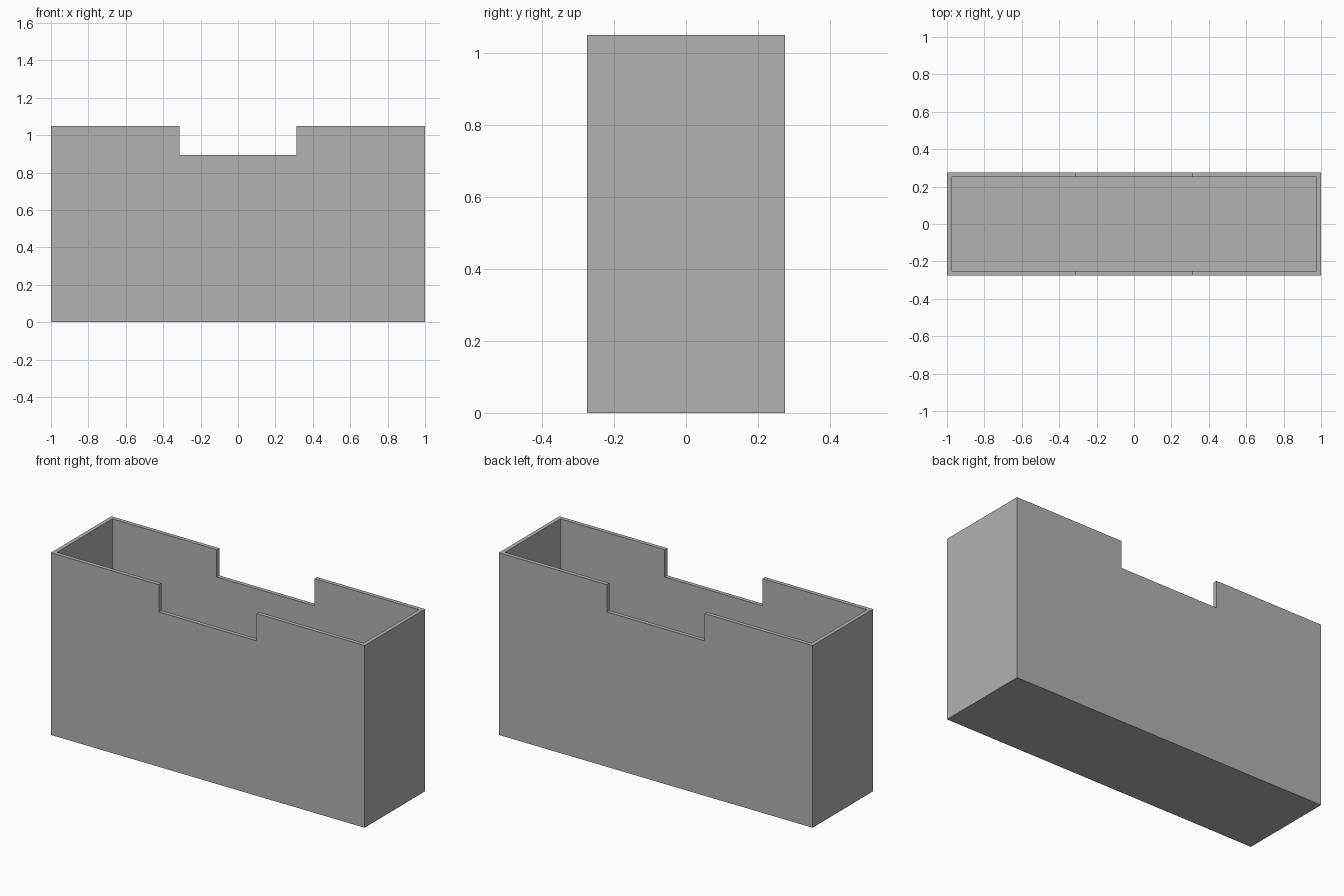
import bpy

cube = bpy.data.objects.get("Cube")
if cube:
    bpy.data.objects.remove(cube, do_unlink=True)

WIDTH, DEPTH, HEIGHT = 2.0, 0.55, 1.05
WALL = 0.023
NOTCH_HALF, NOTCH_Z = 0.312, 0.893

grey = bpy.data.materials.new("plain grey")
grey.use_nodes = True
colour = (0.445, 0.445, 0.445, 1)
grey.diffuse_color = colour
grey.node_tree.nodes["Principled BSDF"].inputs["Base Color"].default_value = colour


def box(name, size, bottom):
    """Box centred on the z axis, resting on the given height."""
    bpy.ops.mesh.primitive_cube_add(size=1, location=(0, 0, bottom + size[2] / 2))
    obj = bpy.context.object
    obj.name = name
    obj.scale = size
    bpy.ops.object.transform_apply(location=True, rotation=False, scale=True)
    obj.data.materials.append(grey)
    return obj


def cut(target, cutter):
    """Subtract the cutter from the target, then discard it."""
    cutter.hide_render = True
    mod = target.modifiers.new("cut", "BOOLEAN")
    mod.operation = "DIFFERENCE"
    mod.solver = "EXACT"
    mod.object = cutter
    bpy.context.view_layer.objects.active = target
    bpy.ops.object.modifier_apply(modifier=mod.name)
    bpy.data.objects.remove(cutter, do_unlink=True)


# Solid block hollowed into an open-topped bin
bin_body = box("open_bin", (WIDTH, DEPTH, HEIGHT), 0)
cut(bin_body, box("cavity_cutter", (WIDTH - 2 * WALL, DEPTH - 2 * WALL, HEIGHT), WALL))

# Matching rim notches through the front and back walls
cut(bin_body, box("notch_cutter", (2 * NOTCH_HALF, DEPTH * 2, HEIGHT), NOTCH_Z))
